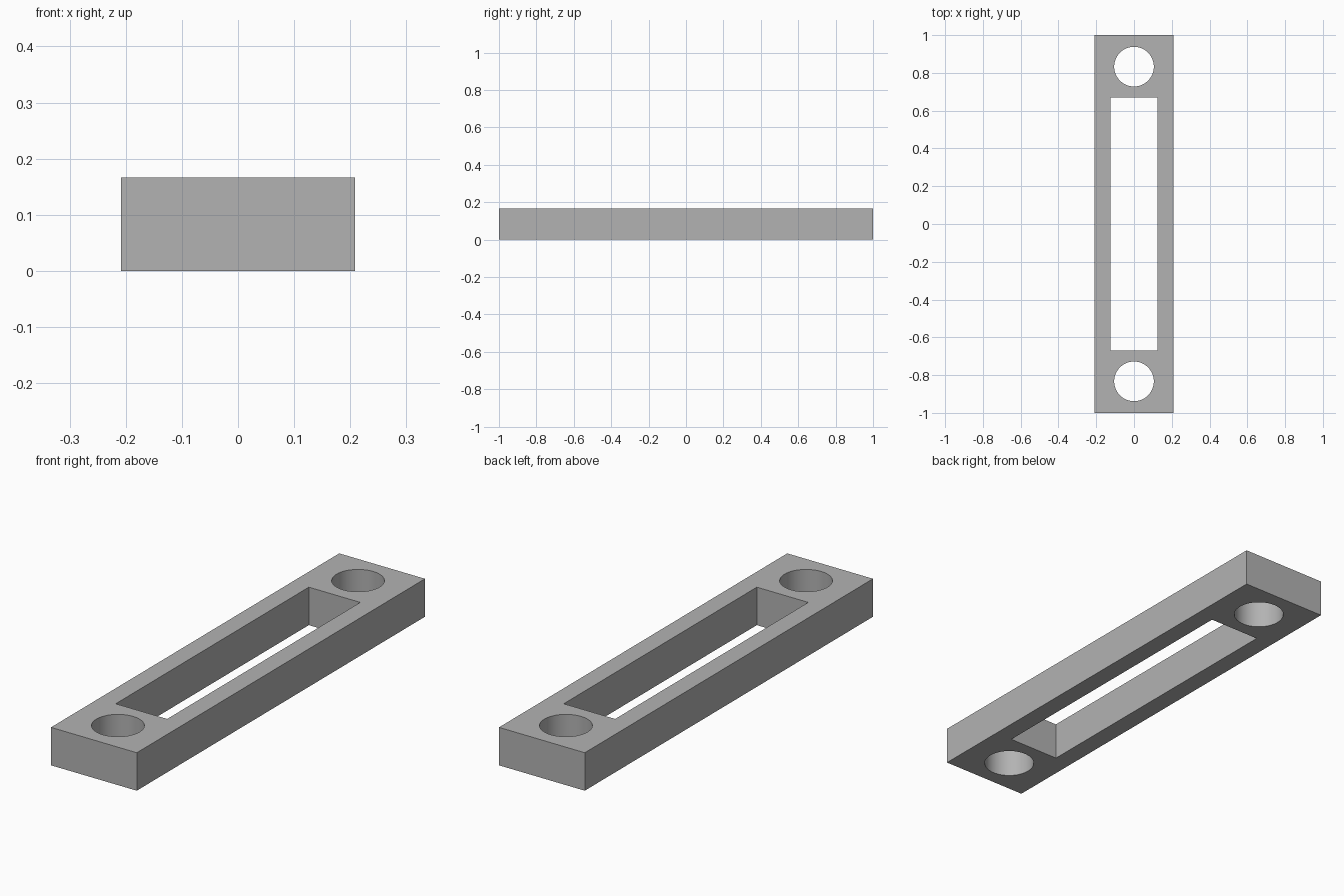
import bpy
import math

default_cube = bpy.data.objects.get("Cube")
if default_cube:
    bpy.data.objects.remove(default_cube, do_unlink=True)

LENGTH, WIDTH, HEIGHT = 2.0, 0.4167, 0.1667
SLOT_LENGTH, SLOT_WIDTH = 1.34, 0.25
HOLE_RADIUS, HOLE_Y = 0.105, 0.833

grey = bpy.data.materials.new("plain grey")
grey.use_nodes = True
grey.diffuse_color = (0.45, 0.45, 0.45, 1)
grey.node_tree.nodes["Principled BSDF"].inputs["Base Color"].default_value = grey.diffuse_color


def box(name, size):
    bpy.ops.mesh.primitive_cube_add(size=1, location=(0, 0, HEIGHT / 2))
    obj = bpy.context.object
    obj.name = name
    obj.scale = size
    bpy.ops.object.transform_apply(location=False, rotation=False, scale=True)
    obj.data.materials.append(grey)
    return obj


# Rectangular bar
bar = box("slotted_bar", (WIDTH, LENGTH, HEIGHT))

# Cutters: long central slot and a round hole at each end
cutters = [box("slot_cutter", (SLOT_WIDTH, SLOT_LENGTH, HEIGHT * 2))]
for side in (-1, 1):
    bpy.ops.mesh.primitive_cylinder_add(vertices=64, radius=HOLE_RADIUS, depth=HEIGHT * 2,
                                        location=(0, side * HOLE_Y, HEIGHT / 2))
    hole = bpy.context.object
    hole.name = "hole_cutter"
    hole.data.materials.append(grey)
    cutters.append(hole)

# Cut the openings through the bar
bpy.ops.object.select_all(action="DESELECT")
bar.select_set(True)
bpy.context.view_layer.objects.active = bar
for cutter in cutters:
    cutter.hide_render = True
    cut = bar.modifiers.new("opening", "BOOLEAN")
    cut.operation = "DIFFERENCE"
    cut.solver = "EXACT"
    cut.object = cutter
    bpy.ops.object.modifier_apply(modifier=cut.name)
    bpy.data.objects.remove(cutter, do_unlink=True)

# Smooth hole walls, crisp edges
bpy.ops.object.shade_smooth_by_angle(angle=math.radians(30))
